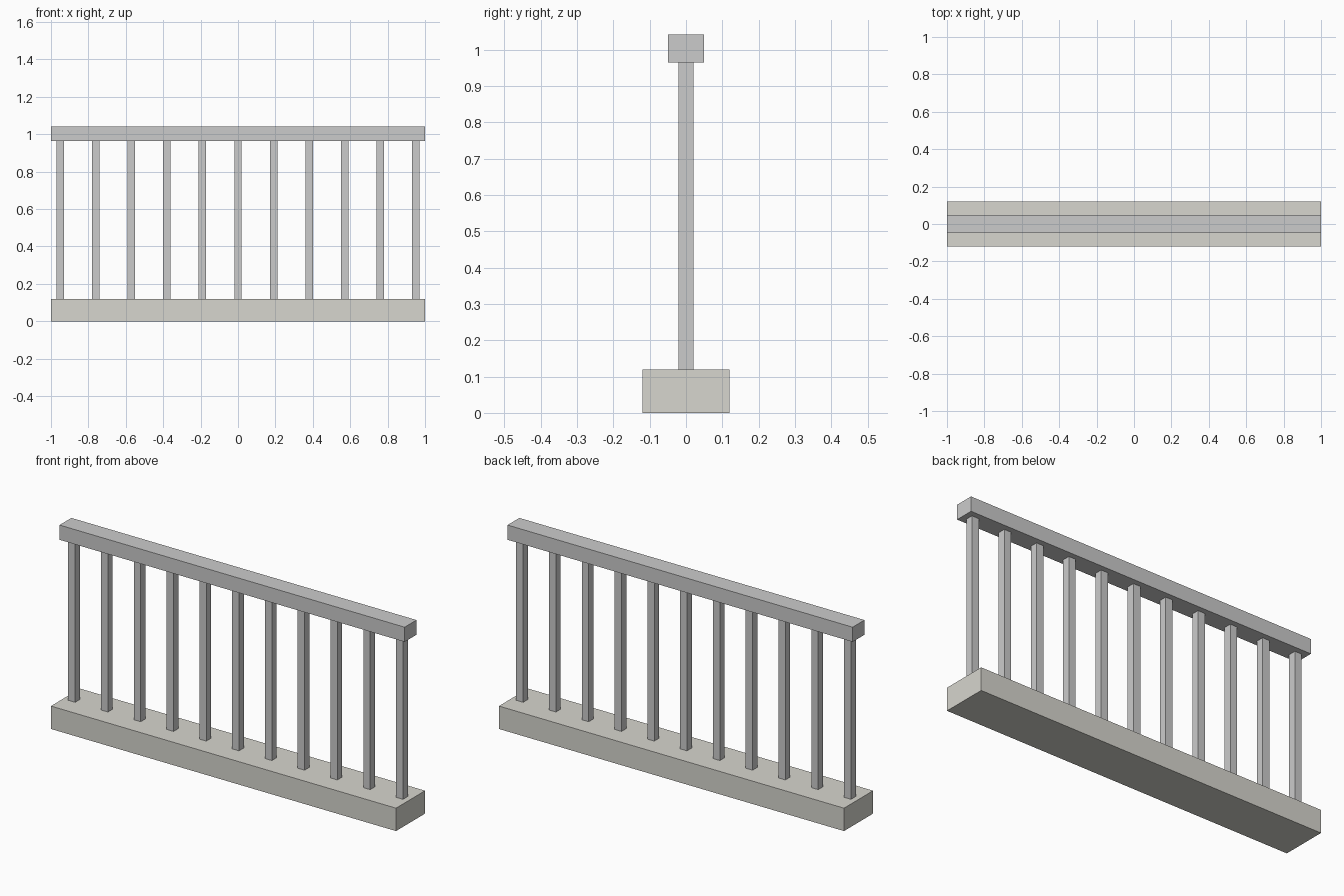
import bpy

if "Cube" in bpy.data.objects:
    bpy.data.objects.remove(bpy.data.objects["Cube"])


def box(name, center, size):
    """Flat-faced box with its size baked into the mesh."""
    bpy.ops.mesh.primitive_cube_add(size=1, location=center)
    obj = bpy.context.object
    obj.name = name
    obj.scale = size
    bpy.ops.object.transform_apply(location=False, rotation=False, scale=True)
    return obj


LENGTH = 2.0
BASE_TOP = 0.12
RAIL_BOTTOM, RAIL_TOP = 0.964, 1.041
BALUSTERS = 11
SPAN = 1.9

# Concrete curb
base = box("base_curb", (0, 0, BASE_TOP / 2), (LENGTH, 0.24, BASE_TOP))
concrete = bpy.data.materials.new("concrete")
concrete.diffuse_color = (0.68, 0.67, 0.62, 1)
concrete.use_nodes = True
concrete.node_tree.nodes["Principled BSDF"].inputs["Base Color"].default_value = concrete.diffuse_color
base.data.materials.append(concrete)

# Top handrail
box("handrail", (0, 0, (RAIL_BOTTOM + RAIL_TOP) / 2),
    (LENGTH, 0.098, RAIL_TOP - RAIL_BOTTOM))

# Evenly spaced square balusters
for i in range(BALUSTERS):
    x = -SPAN / 2 + i * SPAN / (BALUSTERS - 1)
    box(f"baluster_{i + 1}", (x, 0, (BASE_TOP + RAIL_BOTTOM) / 2),
        (0.04, 0.04, RAIL_BOTTOM - BASE_TOP))
